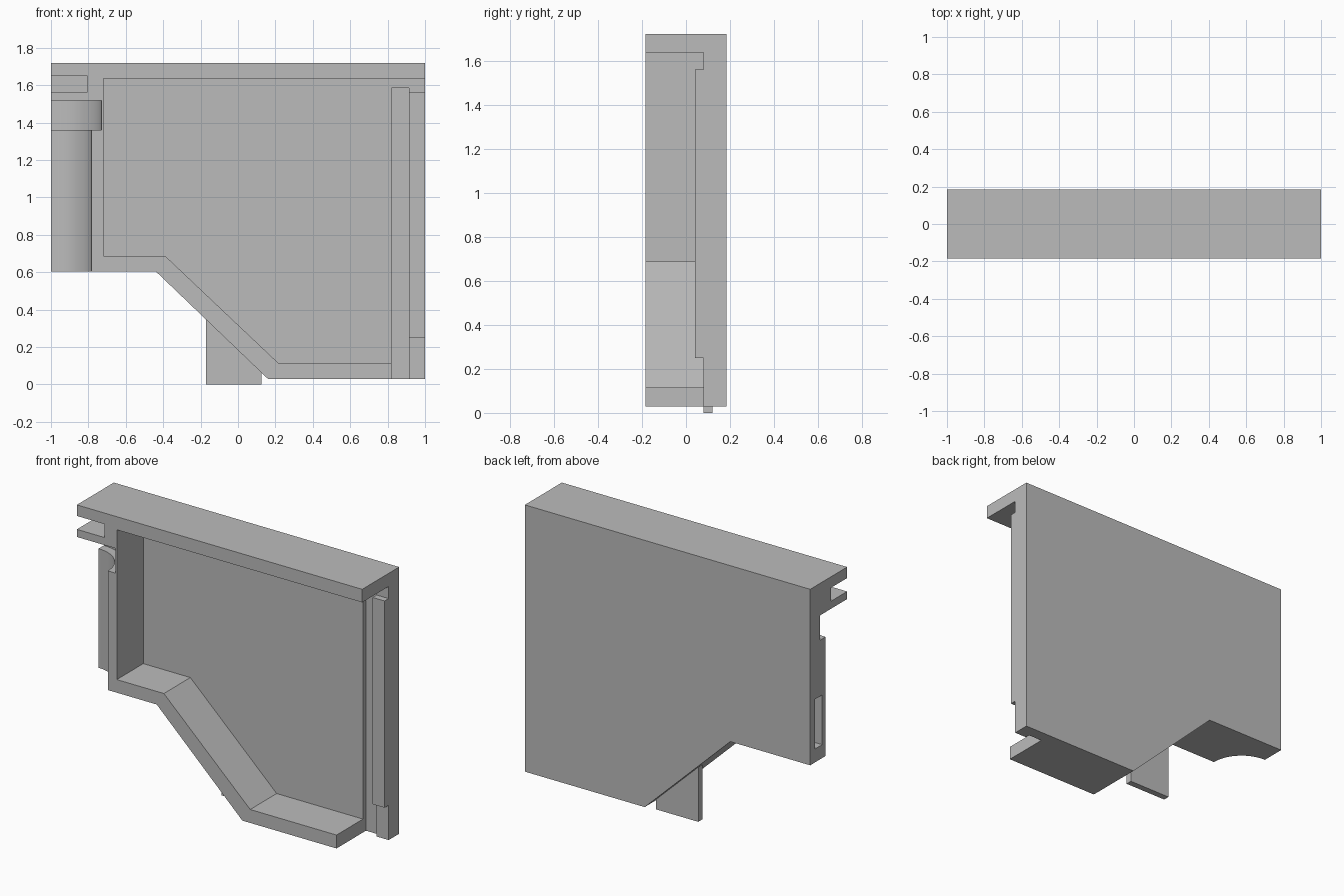
import bpy
import bmesh
from mathutils import Vector

cube = bpy.data.objects.get("Cube")
if cube:
    bpy.data.objects.remove(cube, do_unlink=True)

grey = bpy.data.materials.new("plain grey")
grey.use_nodes = True
COLOUR = (0.5, 0.5, 0.5, 1)
grey.diffuse_color = COLOUR
grey.node_tree.nodes["Principled BSDF"].inputs["Base Color"].default_value = COLOUR

FRONT, BACK = -0.185, 0.185


def finish(name, bm):
    """Turn a bmesh into a named grey object."""
    bmesh.ops.recalc_face_normals(bm, faces=bm.faces[:])
    mesh = bpy.data.meshes.new(name)
    bm.to_mesh(mesh)
    bm.free()
    mesh.materials.append(grey)
    obj = bpy.data.objects.new(name, mesh)
    bpy.context.collection.objects.link(obj)
    return obj


def extrude(name, outline, y0, y1):
    """Extrude an x-z outline from y0 to y1."""
    bm = bmesh.new()
    face = bm.faces.new([bm.verts.new((x, y0, z)) for x, z in outline])
    new = bmesh.ops.extrude_face_region(bm, geom=[face])["geom"]
    verts = [v for v in new if isinstance(v, bmesh.types.BMVert)]
    bmesh.ops.translate(bm, verts=verts, vec=(0, y1 - y0, 0))
    return finish(name, bm)


def box(name, x0, x1, y0, y1, z0, z1):
    return extrude(name, [(x0, z0), (x1, z0), (x1, z1), (x0, z1)], y0, y1)


def cylinder(name, x, y, radius, z0, z1):
    bm = bmesh.new()
    bmesh.ops.create_cone(bm, cap_ends=True, segments=96, radius1=radius,
                          radius2=radius, depth=z1 - z0)
    bmesh.ops.translate(bm, verts=bm.verts[:], vec=Vector((x, y, (z0 + z1) / 2)))
    return finish(name, bm)


def cut(target, cutter):
    """Subtract the cutter from the target and remove it."""
    cutter.hide_render = True
    mod = target.modifiers.new("cut", 'BOOLEAN')
    mod.operation = 'DIFFERENCE'
    mod.solver = 'EXACT'
    mod.object = cutter
    bpy.context.view_layer.objects.active = target
    bpy.ops.object.modifier_apply(modifier=mod.name)
    bpy.data.objects.remove(cutter, do_unlink=True)


# Main panel body
panel = extrude("panel_body", [(-1, 1.72), (1, 1.72), (1, 0.03), (0.16, 0.03),
                               (-0.44, 0.605), (-1, 0.605)], FRONT, BACK)

# Shallow tray open towards the front and the side
cut(panel, extrude("tray_cutter", [
    (-0.72, 1.637), (1.2, 1.637), (1.2, -0.2), (0.82, -0.2),
    (0.82, 0.115), (0.215, 0.115), (-0.39, 0.688), (-0.72, 0.688)], -0.4, 0.08))

# Vertical groove beside the edge strip
cut(panel, box("groove_cutter", 0.82, 0.915, 0, 0.11, -0.2, 1.585))

# Hinge column: round channel with a wider collar above it
cut(panel, cylinder("channel_cutter", -1, FRONT, 0.217, 0.4, 1.40))
cut(panel, cylinder("collar_cutter", -1, FRONT, 0.27, 1.36, 1.517))

# Slot in the upper corner and socket in the side
cut(panel, box("corner_slot_cutter", -1.2, -0.805, -0.4, -0.025, 1.565, 1.65))
cut(panel, box("socket_cutter", -1.2, -0.79, 0.065, 0.135, 0.69, 1.005))

# Raised strip on the open edge
box("edge_strip", 0.915, 1, 0.04, 0.085, 0.25, 1.56)

# Locating tab below the sloping edge
extrude("locating_tab", [(-0.17, 0), (0.125, 0), (0.125, 0.075), (-0.17, 0.357)],
        0.08, 0.12)

# Smooth the curved channel while keeping hard edges
bpy.ops.object.select_all(action='DESELECT')
panel.select_set(True)
bpy.context.view_layer.objects.active = panel
bpy.ops.object.shade_smooth_by_angle(angle=0.5)
